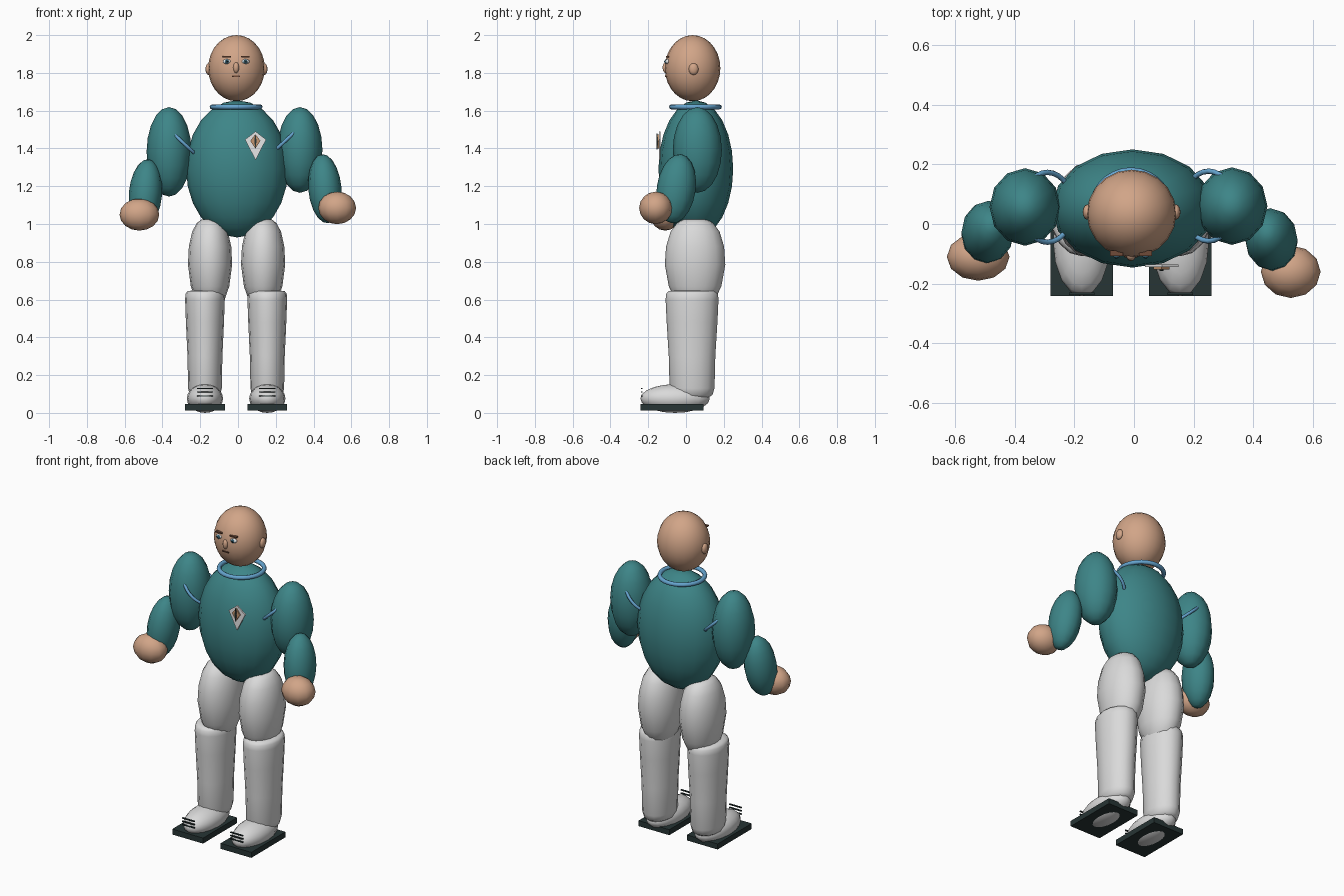
import bpy, bmesh, math
from mathutils import Matrix, Euler

if "Cube" in bpy.data.objects:
    bpy.data.objects.remove(bpy.data.objects["Cube"])


def mat(name, r, g, b):
    m = bpy.data.materials.new(name)
    m.diffuse_color = (r, g, b, 1)
    m.use_nodes = True
    m.node_tree.nodes["Principled BSDF"].inputs["Base Color"].default_value = m.diffuse_color
    return m


SKIN = mat("skin", 0.64, 0.375, 0.245)
TEAL = mat("teal_cloth", 0.047, 0.235, 0.245)
WHITE = mat("light_cloth", 0.70, 0.70, 0.70)
DARK = mat("dark_rubber", 0.02, 0.035, 0.035)
BLUE = mat("blue_trim", 0.13, 0.37, 0.62)
BROWN = mat("brown", 0.16, 0.07, 0.04)
TAN = mat("badge_tan", 0.55, 0.30, 0.16)
EYE = mat("eye_white", 0.80, 0.80, 0.80)
IRIS = mat("iris_blue", 0.05, 0.16, 0.24)


def finish(bm, name, m, loc=(0, 0, 0), rot=(0, 0, 0), smooth=True):
    bm.transform(Matrix.Translation(loc) @ Euler(rot).to_matrix().to_4x4())
    bmesh.ops.recalc_face_normals(bm, faces=bm.faces)
    me = bpy.data.meshes.new(name)
    for f in bm.faces:
        f.smooth = smooth
    bm.to_mesh(me)
    bm.free()
    me.materials.append(m)
    ob = bpy.data.objects.new(name, me)
    bpy.context.collection.objects.link(ob)
    return ob


def ball(name, m, loc, size, seg=12, rings=8, rot=(0, 0, 0)):
    bm = bmesh.new()
    bmesh.ops.create_uvsphere(bm, u_segments=seg, v_segments=rings, radius=1)
    bmesh.ops.scale(bm, vec=size, verts=bm.verts)
    return finish(bm, name, m, loc, rot)


def box(name, m, loc, size):
    bm = bmesh.new()
    bmesh.ops.create_cube(bm, size=1)
    bmesh.ops.scale(bm, vec=size, verts=bm.verts)
    return finish(bm, name, m, loc, smooth=False)


def lathe(name, m, loc, rx, ry, profile, seg=16):
    """Capped elliptical stack of (height, radius) rings."""
    bm = bmesh.new()
    rows = []
    for z, r in profile:
        rows.append([bm.verts.new((rx * r * math.cos(2 * math.pi * i / seg),
                                   ry * r * math.sin(2 * math.pi * i / seg), z))
                     for i in range(seg)])
    for a, b in zip(rows, rows[1:]):
        for i in range(seg):
            j = (i + 1) % seg
            bm.faces.new((a[i], a[j], b[j], b[i]))
    bm.faces.new(rows[0])
    bm.faces.new(rows[-1])
    return finish(bm, name, m, loc)


def ring(name, m, loc, major, minor, rot=(0, 0, 0), seg=28, sides=8):
    bm = bmesh.new()
    rows = []
    for i in range(seg):
        a = 2 * math.pi * i / seg
        row = []
        for k in range(sides):
            t = 2 * math.pi * k / sides
            r = major + minor * math.cos(t)
            row.append(bm.verts.new((r * math.cos(a), r * math.sin(a), minor * math.sin(t))))
        rows.append(row)
    for i in range(seg):
        a, b = rows[i], rows[(i + 1) % seg]
        for k in range(sides):
            n = (k + 1) % sides
            bm.faces.new((a[k], b[k], b[n], a[n]))
    return finish(bm, name, m, loc, rot)


def kite(name, m, x, y, half, top, mid, low, depth=0.008):
    bm = bmesh.new()
    pts = [(x, top), (x + half, mid), (x, low), (x - half, mid)]
    face = bm.faces.new([bm.verts.new((px, y, pz)) for px, pz in pts])
    ext = bmesh.ops.extrude_face_region(bm, geom=[face])
    moved = [v for v in ext["geom"] if isinstance(v, bmesh.types.BMVert)]
    bmesh.ops.translate(bm, vec=(0, depth, 0), verts=moved)
    return finish(bm, name, m, smooth=False)


# Torso, collar and head
ball("torso", TEAL, (-0.005, 0.052, 1.292), (0.27, 0.198, 0.363), 16, 12)
ring("collar", BLUE, (-0.01, 0.05, 1.62), 0.127, 0.013)
ball("head", SKIN, (-0.008, 0.035, 1.825), (0.15, 0.147, 0.175), 20, 14)

# Face
ball("nose", SKIN, (-0.01, -0.107, 1.828), (0.016, 0.017, 0.029), 12, 8)
box("mouth", BROWN, (-0.01, -0.107, 1.782), (0.042, 0.009, 0.007))
for s, side in ((-1, "right"), (1, "left")):
    x = -0.01 + s * 0.049
    ball("ear_" + side, SKIN, (-0.008 + s * 0.148, 0.04, 1.82), (0.016, 0.026, 0.031), 12, 8)
    ball("eye_" + side, EYE, (x, -0.098, 1.86), (0.022, 0.012, 0.013), 12, 8)
    ball("iris_" + side, IRIS, (x, -0.107, 1.86), (0.0115, 0.007, 0.0115), 10, 6)
    ball("pupil_" + side, DARK, (x, -0.112, 1.86), (0.006, 0.004, 0.006), 8, 6)
    box("brow_" + side, BROWN, (x, -0.098, 1.886), (0.044, 0.018, 0.008))

# Chest badge
kite("badge", EYE, 0.093, -0.144, 0.056, 1.49, 1.447, 1.338, 0.009)
kite("badge_emblem", TAN, 0.092, -0.152, 0.027, 1.475, 1.44, 1.40)
kite("badge_line", DARK, 0.092, -0.157, 0.006, 1.478, 1.44, 1.395, 0.005)

# Arms, posed slightly differently on each side
arms = (
    ("right", -1, (-0.365, 0.057, 1.382), 0.237, (-0.29, 0.056, 1.43),
     (-0.49, -0.027, 1.16), (-0.522, -0.11, 1.05), (0.105, 0.08, 0.085)),
    ("left", 1, (0.328, 0.06, 1.392), 0.227, (0.25, 0.06, 1.44),
     (0.46, -0.052, 1.187), (0.525, -0.16, 1.085), (0.10, 0.088, 0.086)),
)
for side, s, upper, length, band, fore, hand, hsize in arms:
    ball("upper_arm_" + side, TEAL, upper, (0.119, 0.13, length), 12, 10)
    ring("sleeve_band_" + side, BLUE, band, 0.117, 0.009, (0, -s * math.radians(43), 0))
    ball("forearm_" + side, TEAL, fore, (0.088, 0.103, 0.185), 12, 10,
         (math.radians(-8), math.radians(-5 * s), 0))
    ball("hand_" + side, SKIN, hand, hsize, 12, 8)

# Legs and shoes
thigh = [(0.56, 0.35), (0.60, 0.66), (0.67, 0.87), (0.785, 1), (0.88, 0.96),
         (0.96, 0.81), (1.005, 0.6), (1.025, 0.38)]
shin = [(0.075, 0.55), (0.095, 0.77), (0.13, 0.85), (0.30, 0.88), (0.48, 0.96),
        (0.60, 1), (0.63, 0.98), (0.645, 0.88), (0.648, 0.6)]
for side, tx, fx in (("right", -0.148, -0.175), ("left", 0.133, 0.155)):
    lathe("thigh_" + side, WHITE, (tx, 0.048, 0), 0.117, 0.16, thigh)
    lathe("shin_" + side, WHITE, (fx, 0.032, 0), 0.105, 0.14, shin)
    ball("shoe_" + side, WHITE, (fx, -0.058, 0.076), (0.096, 0.184, 0.076), 16, 10)
    box("sole_" + side, DARK, (fx, -0.075, 0.03), (0.21, 0.333, 0.034))
    for i in range(3):
        box("lace_%s_%d" % (side, i + 1), DARK, (fx, -0.234, 0.09 + 0.02 * i),
            (0.085, 0.009, 0.006))
